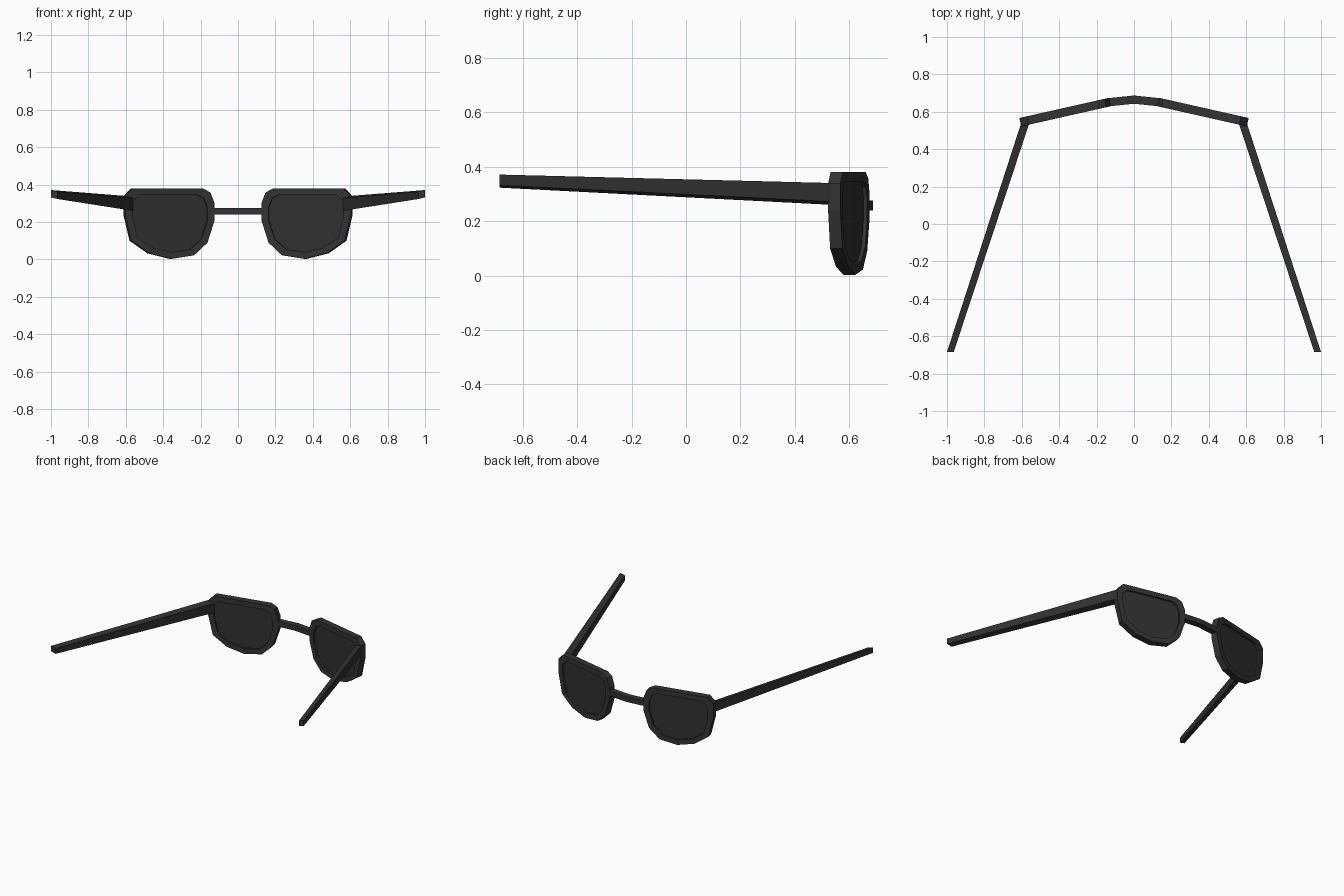
import bpy, bmesh
from mathutils import Vector

cube = bpy.data.objects.get("Cube")
if cube:
    bpy.data.objects.remove(cube)


def material(name, value):
    m = bpy.data.materials.new(name)
    m.use_nodes = True
    colour = (value, value, value, 1)
    m.diffuse_color = colour
    m.node_tree.nodes["Principled BSDF"].inputs["Base Color"].default_value = colour
    return m


black = material("frame black", 0.033)
smoke = material("lens black", 0.030)


def loft(name, loops, mat, ring=False):
    """Skin equal-length point loops; close into a ring or cap both ends."""
    bm = bmesh.new()
    rows = [[bm.verts.new(p) for p in loop] for loop in loops]
    n = len(rows[0])
    pairs = list(zip(rows, rows[1:])) + ([(rows[-1], rows[0])] if ring else [])
    for a, b in pairs:
        for i in range(n):
            j = (i + 1) % n
            bm.faces.new((a[i], a[j], b[j], b[i]))
    if not ring:
        bm.faces.new(rows[0])
        bm.faces.new(rows[-1])
    bmesh.ops.recalc_face_normals(bm, faces=bm.faces)
    mesh = bpy.data.meshes.new(name)
    bm.to_mesh(mesh)
    bm.free()
    mesh.materials.append(mat)
    obj = bpy.data.objects.new(name, mesh)
    bpy.context.collection.objects.link(obj)


# Half-round lens outline as (x, z)
OUTLINE = [(.193, .38), (.567, .38), (.608, .338), (.608, .24), (.575, .1), (.48, .033),
           (.36, .003), (.24, .022), (.168, .09), (.13, .21), (.13, .3), (.152, .358)]
CENTRE = Vector((.367, .192))
NORMAL = Vector((.22, .975))


def outline(side, scale, depth):
    """Scaled outline on the swept-back plane, moved along its normal."""
    pts = []
    for x, z in OUTLINE:
        x = CENTRE.x + (x - CENTRE.x) * scale[0]
        z = CENTRE.y + (z - CENTRE.y) * scale[1]
        y = .653 - .225 * (x - .125)
        pts.append((side * (x + NORMAL.x * depth), y + NORMAL.y * depth, z))
    return pts


FULL, INNER, HALF = (1, 1), (.837, .81), .023
for side, label in ((1, "left"), (-1, "right")):
    # Rim and the recessed lens inside it
    loft(label + "_rim", [outline(side, FULL, HALF), outline(side, INNER, HALF),
                          outline(side, INNER, -HALF), outline(side, FULL, -HALF)], black, True)
    loft(label + "_lens", [outline(side, (.845, .82), d) for d in (.009, -.009)], smoke)

    # Tapered temple arm, rolled slightly so its outer edge sits higher
    def section(x, y, half_width, low, high, roll):
        return [(side * (x - half_width), y, low), (side * (x + half_width), y, low + roll),
                (side * (x + half_width), y, high), (side * (x - half_width), y, high - roll)]
    loft(label + "_arm", [section(.583, .535, .022, .26, .34, .012),
                          section(.982, -.685, .018, .323, .371, .009)], black)

# Bridge, gently bowed forward
loft("bridge", [[(x, y + dy, z) for dy, z in ((-.022, .24), (.022, .24), (.022, .276), (-.022, .276))]
                for x, y in ((-.145, .65), (0, .665), (.145, .65))], black)
